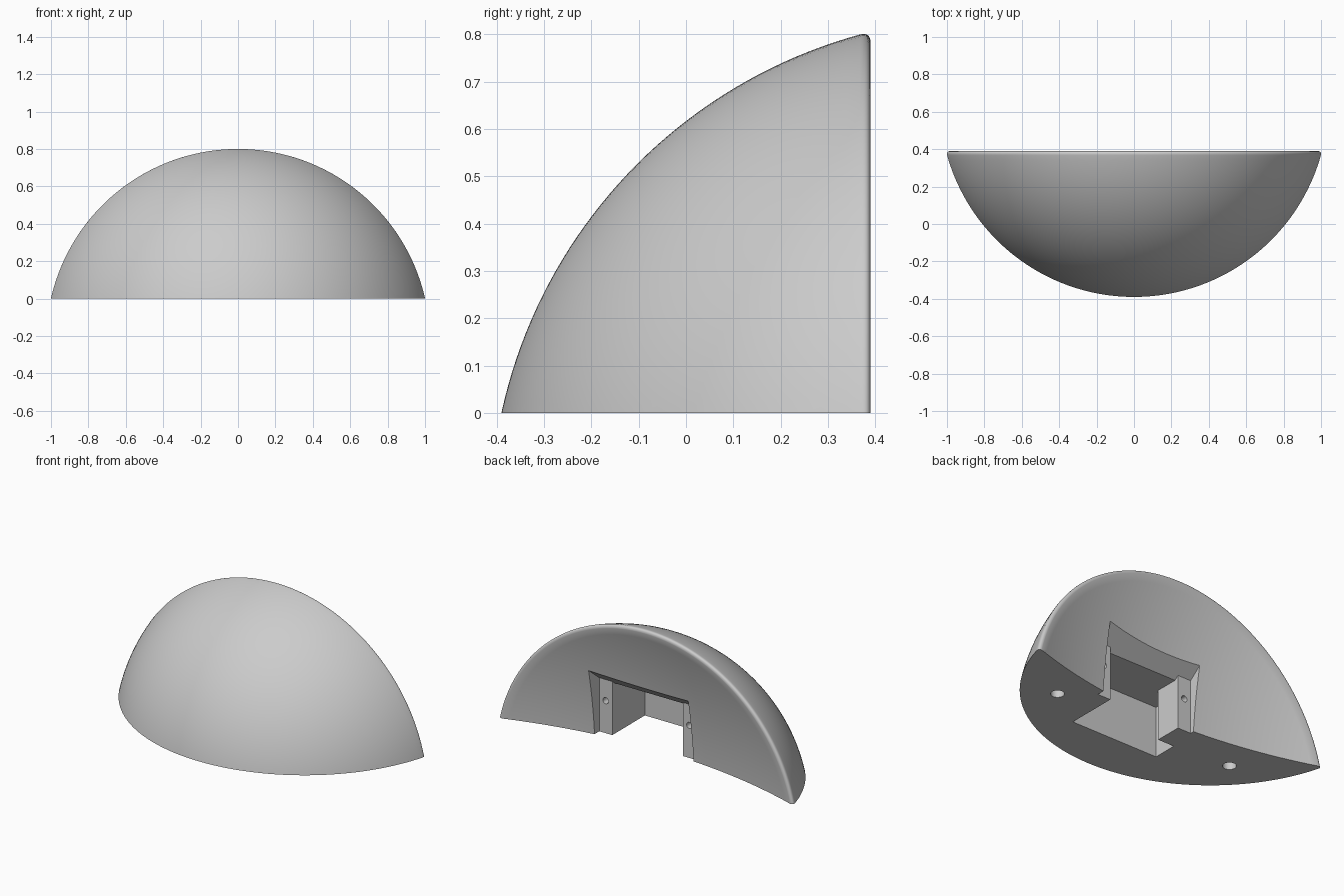
import bpy, bmesh, math
from mathutils import Matrix, Vector

cube = bpy.data.objects.get("Cube")
if cube:
    bpy.data.objects.remove(cube, do_unlink=True)

grey = bpy.data.materials.new("light_grey")
grey.use_nodes = True
colour = (0.6, 0.6, 0.6, 1)
grey.diffuse_color = colour
grey.node_tree.nodes["Principled BSDF"].inputs["Base Color"].default_value = colour


def make_object(name, bm):
    bmesh.ops.recalc_face_normals(bm, faces=bm.faces[:])
    mesh = bpy.data.meshes.new(name)
    bm.to_mesh(mesh)
    bm.free()
    ob = bpy.data.objects.new(name, mesh)
    bpy.context.collection.objects.link(ob)
    mesh.materials.append(grey)
    return ob


def lathe(name, profile, axis_z, steps):
    """Revolve (radius, y) points about a line parallel to y."""
    bm = bmesh.new()
    verts = [bm.verts.new((r, y, axis_z)) for r, y in profile]
    edges = [bm.edges.new(pair) for pair in zip(verts, verts[1:])]
    bmesh.ops.spin(bm, geom=verts + edges, cent=(0, 0, axis_z), axis=(0, 1, 0),
                   angle=math.tau, steps=steps)
    bmesh.ops.remove_doubles(bm, verts=bm.verts[:], dist=0.0002)
    return make_object(name, bm)


def extrude_x(name, x0, x1, profile):
    """Extrude a (y, z) outline between two x positions."""
    bm = bmesh.new()
    face = bm.faces.new([bm.verts.new((x0, y, z)) for y, z in profile])
    out = bmesh.ops.extrude_face_region(bm, geom=[face])
    moved = [v for v in out["geom"] if isinstance(v, bmesh.types.BMVert)]
    bmesh.ops.translate(bm, verts=moved, vec=(x1 - x0, 0, 0))
    return make_object(name, bm)


def drill(name, centre, radius, length, along_y=False):
    bm = bmesh.new()
    turn = Matrix.Rotation(math.pi / 2, 4, "X") if along_y else Matrix()
    bmesh.ops.create_cone(bm, cap_ends=True, segments=32, radius1=radius,
                          radius2=radius, depth=length,
                          matrix=Matrix.Translation(centre) @ turn)
    return make_object(name, bm)


def cut(target, cutter):
    cutter.hide_render = True
    mod = target.modifiers.new("cut", "BOOLEAN")
    mod.operation, mod.solver, mod.object = "DIFFERENCE", "EXACT", cutter
    bpy.context.view_layer.update()
    deps = bpy.context.evaluated_depsgraph_get()
    mesh = bpy.data.meshes.new_from_object(target.evaluated_get(deps))
    target.modifiers.clear()
    target.data = mesh
    bpy.data.objects.remove(cutter, do_unlink=True)


# Domed front, rounded rim and dished back as one closed profile
AXIS_Z, RADIUS, CENTRE_Y = -0.225, 1.062, 0.648
BACK_Y, DISH_DEPTH, DISH_EDGE = 0.39, 0.165, 1.006
rim_start = math.acos((CENTRE_Y - 0.367) / RADIUS)
profile = []
for i in range(49):
    a = rim_start * i / 48
    profile.append((RADIUS * math.sin(a), CENTRE_Y - RADIUS * math.cos(a)))
p0, p1, p2 = Vector(profile[-1]), Vector((1.03, BACK_Y)), Vector((DISH_EDGE, BACK_Y))
for i in range(1, 9):
    t = i / 8
    profile.append(tuple(p0 * (1 - t) ** 2 + p1 * 2 * t * (1 - t) + p2 * t * t))
dish_radius = (DISH_EDGE ** 2 + DISH_DEPTH ** 2) / (2 * DISH_DEPTH)
dish_angle = math.asin(DISH_EDGE / dish_radius)
for i in range(23, -1, -1):
    a = dish_angle * i / 24
    profile.append((dish_radius * math.sin(a),
                    BACK_Y - DISH_DEPTH + dish_radius * (1 - math.cos(a))))
shell = lathe("domed_shell", profile, AXIS_Z, 192)

# Flat underside
cut(shell, extrude_x("underside_cutter", -2, 2, [(-2, -2), (2, -2), (2, 0), (-2, 0)]))

# Wide mounting notch with sloping roof, and the deeper pocket behind it
MID = 0.11
FLANGE_Y, FLANGE_TOP, ROOF = 0.217, 0.33, 0.31
cut(shell, extrude_x("notch_cutter", MID - 0.33, MID + 0.328,
                     [(FLANGE_Y, -0.1), (0.6, -0.1), (0.6, 0.636), (FLANGE_Y, FLANGE_TOP)]))
cut(shell, extrude_x("pocket_cutter", MID - 0.24, MID + 0.24,
                     [(-0.1, -0.1), (0.3, -0.1), (0.3, FLANGE_TOP), (FLANGE_Y, FLANGE_TOP),
                      (FLANGE_Y - 0.025, ROOF), (-0.1, ROOF)]))

# Side recess at the front of the pocket
cut(shell, extrude_x("recess_cutter", MID - 0.35, MID - 0.2,
                     [(-0.1, -0.1), (0.05, -0.1), (0.05, ROOF), (-0.1, ROOF)]))

# Screw holes in the flanges and underside
for side in (-1, 1):
    cut(shell, drill("flange_hole_cutter", (MID + side * 0.285, FLANGE_Y, 0.2),
                     0.019, 0.16, True))
    cut(shell, drill("underside_hole_cutter", (side * 0.61, 0.08, 0), 0.038, 0.3))

# Smooth shading with crisp cut edges
bpy.ops.object.select_all(action="DESELECT")
shell.select_set(True)
bpy.context.view_layer.objects.active = shell
bpy.ops.object.shade_smooth_by_angle(angle=math.radians(30))
